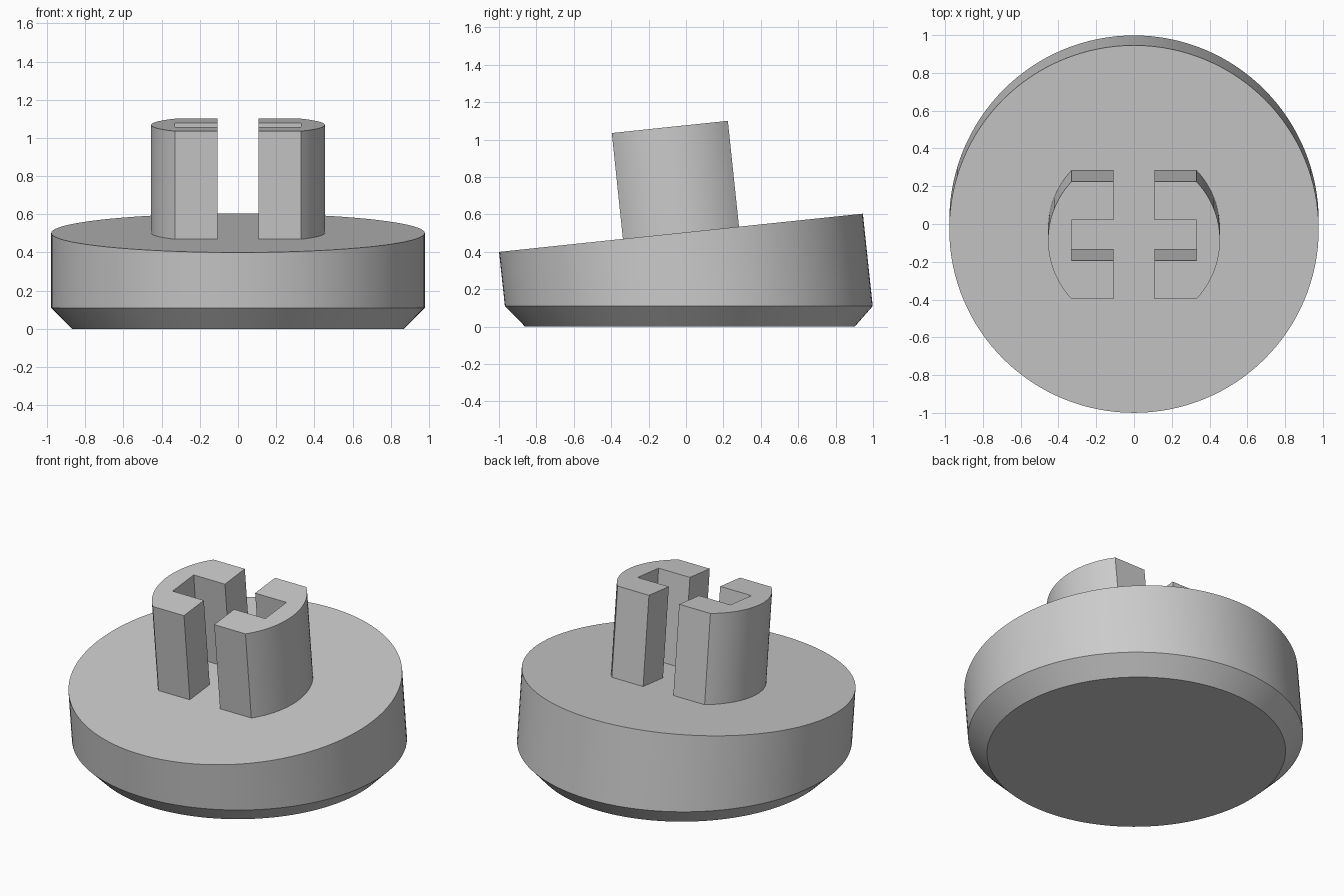
import bpy
import bmesh
import math
from mathutils import Matrix, Vector

cube = bpy.data.objects.get("Cube")
if cube:
    bpy.data.objects.remove(cube)

TILT = math.radians(6)
SEGMENTS = 128
RADIUS = 0.978
# Frame of the sloping top face: the stem stands square to it
FRAME = Matrix.Translation((0, -0.027, 0.502)) @ Matrix.Rotation(TILT, 4, "X")

grey = bpy.data.materials.new("plain grey")
grey.use_nodes = True
colour = (0.6, 0.6, 0.6, 1)
grey.diffuse_color = colour
grey.node_tree.nodes["Principled BSDF"].inputs["Base Color"].default_value = colour


def loft(name, rings):
    """Skin a closed solid through rings of equal length."""
    bm = bmesh.new()
    loops = [[bm.verts.new(p) for p in ring] for ring in rings]
    n = len(loops[0])
    for low, high in zip(loops, loops[1:]):
        for i in range(n):
            j = (i + 1) % n
            bm.faces.new((low[i], low[j], high[j], high[i]))
    bm.faces.new(loops[0])
    bm.faces.new(loops[-1])
    bmesh.ops.recalc_face_normals(bm, faces=bm.faces)
    mesh = bpy.data.meshes.new(name)
    bm.to_mesh(mesh)
    bm.free()
    mesh.materials.append(grey)
    obj = bpy.data.objects.new(name, mesh)
    bpy.context.collection.objects.link(obj)
    bpy.ops.object.select_all(action="DESELECT")
    obj.select_set(True)
    bpy.context.view_layer.objects.active = obj
    bpy.ops.object.shade_smooth_by_angle(angle=math.radians(25))
    return obj


def ellipse(rx, ry, y=0, z=0):
    angles = [math.tau * i / SEGMENTS for i in range(SEGMENTS)]
    return [Vector((rx * math.cos(a), y + ry * math.sin(a), z)) for a in angles]


# Round base: level chamfered underside, sloping top
loft("base", [
    ellipse(0.868, 0.881, 0.021, 0),
    ellipse(RADIUS, RADIUS / math.cos(TILT), 0.015, 0.11),
    [FRAME @ p for p in ellipse(RADIUS, RADIUS)],
])

# Stem: two facing C-shaped prongs with a curved outer wall
STEM_R, DEPTH, GAP, HEIGHT = 0.455, 0.312, 0.108, 0.569
POCKET = math.sqrt(STEM_R ** 2 - DEPTH ** 2)
sweep = math.asin(DEPTH / STEM_R)
arc = [(STEM_R * math.cos(a), STEM_R * math.sin(a))
       for a in (sweep * (i / 12 - 1) for i in range(25))]
profile = arc + [(GAP, DEPTH), (GAP, GAP), (POCKET, GAP),
                 (POCKET, -GAP), (GAP, -GAP), (GAP, -DEPTH)]

for name, side in (("left_prong", 1), ("right_prong", -1)):
    loft(name, [[FRAME @ Vector((side * x, y, z)) for x, y in profile]
                for z in (0, HEIGHT)])
